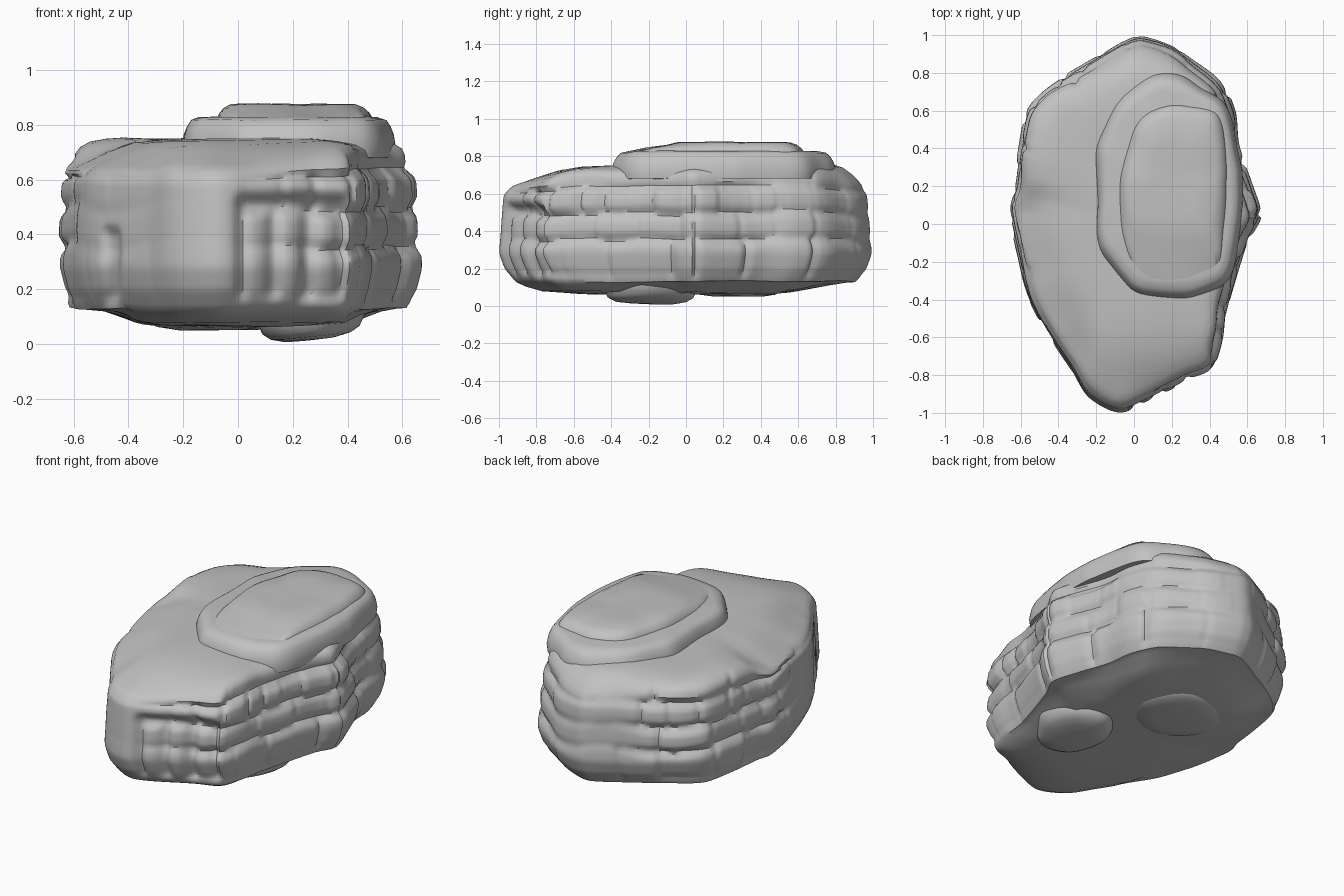
import bpy, math, random
from mathutils import Vector, noise
from mathutils.geometry import interpolate_bezier

cube = bpy.data.objects.get("Cube")
if cube:
    bpy.data.objects.remove(cube, do_unlink=True)

stone = bpy.data.materials.new("grey stone")
stone.use_nodes = True
GREY = (0.54, 0.54, 0.54, 1)
stone.diffuse_color = GREY
stone.node_tree.nodes["Principled BSDF"].inputs["Base Color"].default_value = GREY


def lerp_table(table, t):
    """Piecewise linear lookup in (key, value) pairs."""
    for (a, u), (b, v) in zip(table, table[1:]):
        if t <= b:
            return u + (v - u) * max(0, (t - a) / (b - a))
    return table[-1][1]


def ease(a, b, t):
    t = min(1, max(0, (t - a) / (b - a)))
    return t * t * (3 - 2 * t)


def resample(points, count):
    """Evenly spaced points on a smooth closed curve through the outline."""
    knots = [Vector(p) for p in points]
    n = len(knots)
    pts = []
    for i in range(n):
        a, b, c, d = (knots[(i + k) % n] for k in (-1, 0, 1, 2))
        pts += interpolate_bezier(b, b + (c - a) / 7, c - (d - b) / 7, c, 9)[:-1]
    pts.append(pts[0])
    marks = [0]
    for a, b in zip(pts, pts[1:]):
        marks.append(marks[-1] + (b - a).length)
    xs = list(zip(marks, [p.x for p in pts]))
    ys = list(zip(marks, [p.y for p in pts]))
    steps = [marks[-1] * i / count for i in range(count)]
    return [(lerp_table(xs, s), lerp_table(ys, s), s) for s in steps]


def loft(name, outline, profile, centre, shape, count=160, angle=50):
    """Rings of the outline scaled about a centre, capped at both ends."""
    ring = resample(outline, count)
    verts, faces = [], []
    cx, cy = centre
    for scale, z in profile:
        for x, y, s in ring:
            p = Vector((cx + (x - cx) * scale, cy + (y - cy) * scale, z))
            verts.append(shape(p, s, scale))
    for r in range(len(profile) - 1):
        for i in range(count):
            j = (i + 1) % count
            a, b = r * count, (r + 1) * count
            faces.append((a + i, a + j, b + j, b + i))
    faces.append(tuple(reversed(range(count))))
    faces.append(tuple(range(len(verts) - count, len(verts))))
    mesh = bpy.data.meshes.new(name)
    mesh.from_pydata(verts, [], faces)
    mesh.materials.append(stone)
    obj = bpy.data.objects.new(name, mesh)
    bpy.context.collection.objects.link(obj)
    bpy.ops.object.select_all(action="DESELECT")
    obj.select_set(True)
    bpy.context.view_layer.objects.active = obj
    bpy.ops.object.shade_smooth_by_angle(angle=math.radians(angle))
    return obj


# Uneven, worn courses of blocks around the sides: long at the bottom, none at the top
random.seed(7)
COURSES = [0.1, 0.36, 0.5, 0.64, 0.9]
WIDTHS = [0.36, 0.25, 0.22, 0.6]
joints = []
for width in WIDTHS:
    row, s = [], 0
    while s < 5.5:
        w = width * random.uniform(0.6, 1.3)
        row.append((s, s + w, random.uniform(0, 0.03)))
        s += w
    joints.append(row)


def block_depth(s, z, wander):
    z += 0.03 * wander
    for lo, hi, row in zip(COURSES, COURSES[1:], joints):
        if lo <= z < hi:
            gap = hi - z if lo == COURSES[0] else z - lo if hi == COURSES[-1] else min(z - lo, hi - z)
            for a, b, depth in row:
                if a <= s < b:
                    end = min(s - a, b - s)
                    level = 0.012 + (depth - 0.012) * ease(0, 0.04, end)
                    groove = 0.022 * (1 + wander)
                    return level + groove * ease(0.04, 0, gap) + 0.014 * ease(0.028, 0, end)
    return 0


def shape_body(p, s, scale):
    x, y, z = p
    side = ease(0.87, 0.94, scale) * ease(0.13, 0.18, z)
    out = Vector((x, y, 0)).normalized()
    # The joints fade on the slanted front flank and at both tips
    strength = 1 - 0.85 * ease(0.08, -0.05, x) * ease(-0.15, -0.35, y)
    strength *= 1 - 0.7 * ease(0.75, 0.98, abs(y))
    wander = noise.noise(Vector((x, y, 3)) * 3)
    p = p - out * block_depth(s, z, wander) * side * strength
    # Recess with short pillars at the front
    if y < -0.55 and z < 0.6:
        groove = (0.5 + 0.5 * math.cos(x * 2 * math.pi / 0.13)) ** 2
        lintel = ease(0.46, 0.5, z)
        inside = ease(-0.02, 0.02, x) * ease(0.43, 0.38, x) * ease(0.15, 0.2, z) * ease(0.56, 0.52, z)
        p.y += side * inside * (0.012 + 0.033 * max(groove, lintel))
    # Corner notch on the slanted front
    if y < -0.2:
        p -= out * 0.03 * side * ease(-0.51, -0.48, x) * ease(-0.42, -0.46, x) * ease(0.44, 0.4, z)
    # The top slopes down at both ends and rounds off over the slanted flank
    if z > 0.58:
        up = (z - 0.58) / 0.165
        flank = ease(-0.05, -0.35, x) * ease(0.25, 0.05, y)
        p.z -= up * (0.075 * ease(-0.55, -0.95, y) + 0.04 * ease(0.78, 0.98, y))
        p.z -= up * 0.085 * flank * ease(0.5, 0.92, scale) * ease(-0.9, -0.6, y)
        # The ground behind the slabs is a little higher
        p.z += up * 0.025 * ease(0.35, 0.6, y) * ease(-0.3, -0.05, x) * ease(0.95, 0.85, scale)
        # Sharp raised corner at the back
        corner = ease(-0.3, -0.45, x) * ease(0.2, 0.35, y)
        p += out * 0.03 * up * corner * ease(0.75, 0.85, scale)
        p.z += up * 0.01 * corner
    # The underside rises towards its rim
    if z < 0.13:
        lift = 0.04 * ease(0.5, 0.8, y) + 0.045 * ease(0.38, 0.5, x) + 0.06 * ease(-0.34, -0.48, x)
        p.z = min(p.z + lift, 0.128)
    p.z += 0.008 * noise.noise(Vector((x, y, z)) * 4)
    return p


def roughen(p, s, scale):
    q = Vector((p.x, p.y, 0)) * 4
    wobble = Vector((noise.noise(q), noise.noise(q + Vector((9, 0, 0))), 0.2 * noise.noise(q * 1.5)))
    return p + wobble * 0.025


def shape_cap(p, s, scale):
    # The front of the cap runs down as a ramp
    p.y -= 0.17 * ease(0.875, 0.82, p.z) * ease(0.15, -0.05, p.y)
    return roughen(p, s, scale)


def shape_foot(p, s, scale):
    # The foot is deepest at its inner side
    p.z += 0.1 * max(0, p.x - 0.15)
    return roughen(p, s, scale)


body_outline = [(0.68, 0.05), (0.63, 0.22), (0.56, 0.42), (0.54, 0.6), (0.46, 0.77),
                (0.31, 0.88), (0.2, 0.95), (0.04, 1.0), (-0.06, 0.97), (-0.2, 0.89), (-0.39, 0.78),
                (-0.5, 0.7), (-0.58, 0.6), (-0.62, 0.4), (-0.65, 0.2), (-0.68, 0.08),
                (-0.63, -0.17), (-0.55, -0.42), (-0.45, -0.6), (-0.33, -0.78), (-0.24, -0.92),
                (-0.08, -1.0), (0.1, -0.94), (0.28, -0.85), (0.42, -0.79), (0.48, -0.63),
                (0.5, -0.48), (0.55, -0.3), (0.62, -0.08)]

# Main body: underside, block wall, rounded shoulder, flat top
wall = [(0.13, 0.91), (0.2, 0.97), (0.28, 1.0), (0.5, 0.985), (0.6, 0.975), (0.66, 0.95)]
profile = [(0.1, 0.066), (0.4, 0.064), (0.62, 0.064), (0.78, 0.075), (0.86, 0.105)]
profile += [(lerp_table(wall, z), z) for z in [0.13 + 0.53 * i / 30 for i in range(31)]]
profile += [(0.93, 0.69), (0.895, 0.712), (0.84, 0.73), (0.78, 0.738), (0.7, 0.743),
            (0.58, 0.746), (0.4, 0.75), (0.1, 0.75)]
body = loft("rock_body", body_outline, profile, (0, 0), shape_body, 320)
worn = body.modifiers.new("worn edges", "SMOOTH")
worn.factor = 0.5
worn.iterations = 2

# Two stepped slabs on the top
loft("upper_slab",
     [(0.55, 0.1), (0.54, 0.4), (0.46, 0.6), (0.3, 0.74), (0.1, 0.76), (-0.08, 0.63),
      (-0.18, 0.4), (-0.18, 0.1), (-0.15, -0.15), (-0.03, -0.3), (0.07, -0.35), (0.3, -0.35),
      (0.47, -0.31), (0.53, -0.1)],
     [(1.04, 0.68), (1.05, 0.72), (1.03, 0.765), (1.0, 0.795), (0.96, 0.818), (0.88, 0.828),
      (0.5, 0.83), (0.1, 0.83)],
     (0.18, 0.2), roughen)
loft("cap_slab",
     [(0.48, 0.2), (0.48, 0.42), (0.41, 0.57), (0.22, 0.62), (0.05, 0.56), (-0.05, 0.35),
      (-0.06, 0.1), (0.0, -0.05), (0.12, -0.12), (0.3, -0.11), (0.45, -0.03)],
     [(1.06, 0.79), (1.03, 0.825), (0.99, 0.845), (0.93, 0.862), (0.84, 0.874), (0.5, 0.876), (0.1, 0.872)],
     (0.2, 0.25), shape_cap)


def ellipse(cx, cy, rx, ry):
    turns = [2 * math.pi * i / 32 for i in range(32)]
    return [(cx + rx * math.cos(t), cy + ry * math.sin(t)) for t in turns]


# Rounded lumps under the body
for name, cx, cy, rx, ry, low, shape in [("front_foot", 0.27, -0.18, 0.2, 0.25, 0.003, shape_foot),
                                         ("rear_lump", -0.08, 0.28, 0.28, 0.27, 0.049, roughen)]:
    loft(name, ellipse(cx, cy, rx, ry),
         [(0.1, low), (0.5, low + 0.002), (0.75, low + 0.012), (0.9, low + 0.032),
          (1.0, low + 0.08), (1.0, low + 0.13)],
         (cx, cy), shape, 64)
